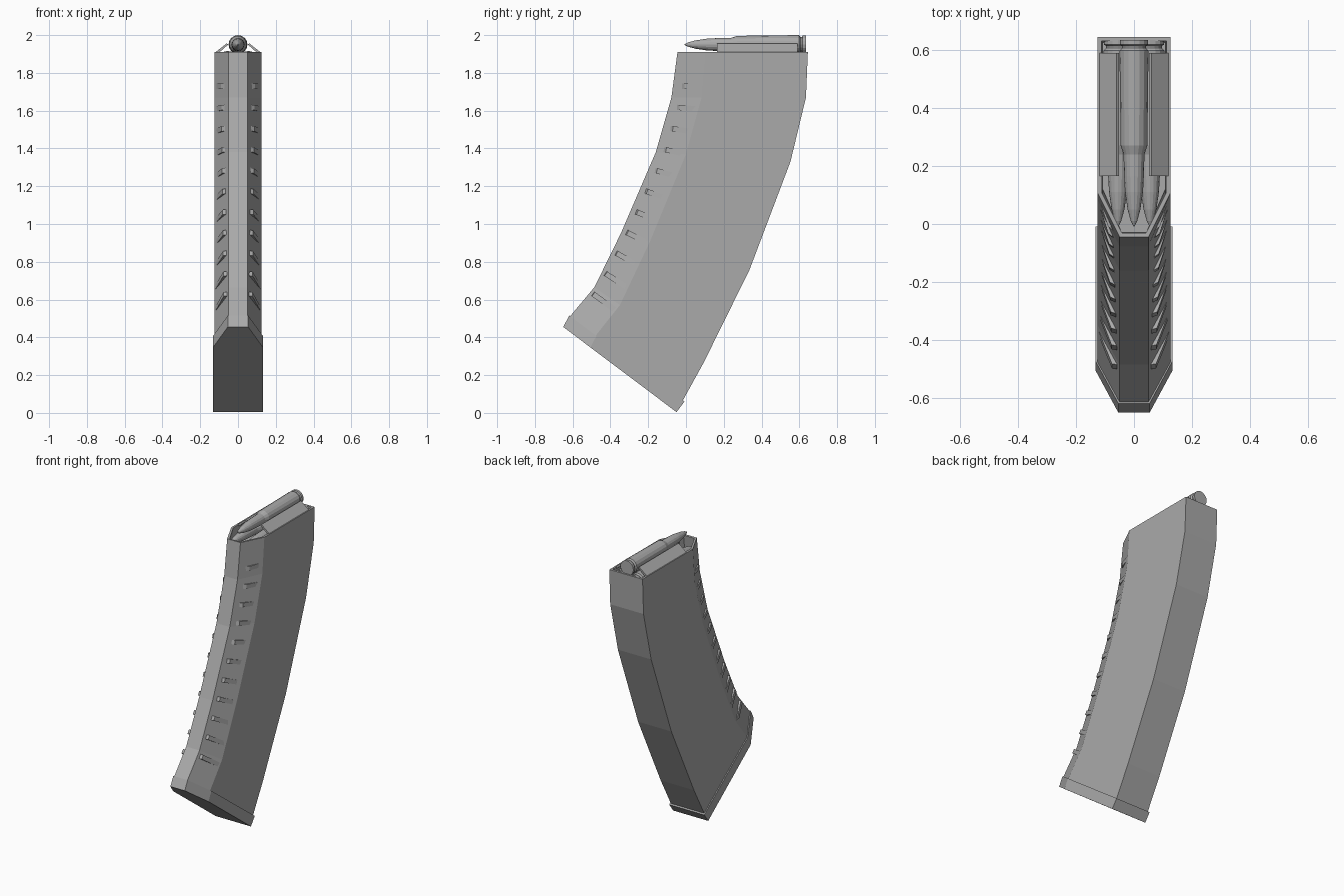
import bpy, math
from mathutils import Vector

cube = bpy.data.objects.get("Cube")
if cube:
    bpy.data.objects.remove(cube)

grey = bpy.data.materials.new("plain_grey")
grey.use_nodes = True
GREY = (0.4, 0.4, 0.4, 1)
grey.diffuse_color = GREY
grey.node_tree.nodes["Principled BSDF"].inputs["Base Color"].default_value = GREY


def make(name, verts, faces):
    mesh = bpy.data.meshes.new(name)
    mesh.from_pydata(verts, [], faces)
    mesh.materials.append(grey)
    obj = bpy.data.objects.new(name, mesh)
    bpy.context.collection.objects.link(obj)
    return obj


def loft(name, rings, cap_start=True, cap_end=True):
    n = len(rings[0])
    verts = [v for ring in rings for v in ring]
    faces = [(r * n + i, r * n + (i + 1) % n, (r + 1) * n + (i + 1) % n, (r + 1) * n + i)
             for r in range(len(rings) - 1) for i in range(n)]
    if cap_start:
        faces.append(tuple(reversed(range(n))))
    if cap_end:
        faces.append(tuple(range(len(verts) - n, len(verts))))
    return make(name, verts, faces)


def section(front, back, half, nose, depth):
    """Six-sided ring with a chamfered front, spanning front to back (y, z)."""
    f, b = Vector((0, *front)), Vector((0, *back))
    c = f + (b - f).normalized() * depth
    side = [(nose, f), (half, c), (half, b)]
    return [(x, p.y, p.z) for x, p in side] + [(-x, p.y, p.z) for x, p in reversed(side)]


# Curved body: paired front and back points, bottom to top
FRONT = [(-.615, .51), (-.485, .665), (-.345, .95), (-.16, 1.38), (-.077, 1.67), (-.045, 1.91)]
BACK = [(-.02, .06), (.093, .265), (.336, .757), (.553, 1.33), (.635, 1.67), (.645, 1.91)]
DEPTH = [.17, .165, .16, .16, .16, .15]
body = loft("magazine_body",
            [section(f, b, .125, .05, d) for f, b, d in zip(FRONT, BACK, DEPTH)],
            cap_end=False)
wall = body.modifiers.new("wall", "SOLIDIFY")
wall.thickness = .014
wall.offset = -1
wall.use_even_offset = True

# Base plate with a slight overhang
loft("base_plate", [section((-.65, .455), (-.05, .004), .132, .054, .18),
                    section((-.618, .515), (-.008, .06), .132, .054, .18)])


# Grip ribs: tapering wedges along both chamfers
def sample(points, z):
    for (y0, z0), (y1, z1) in zip(points, points[1:]):
        if z <= z1:
            return Vector((0, y0 + (y1 - y0) * (z - z0) / (z1 - z0), z))


RIBS = 11
for i in range(RIBS):
    t = i / (RIBS - 1)
    angle = math.radians(36 * (1 - t) ** 0.9)
    into = Vector((0, math.cos(angle), -math.sin(angle)))
    along = Vector((0, math.sin(angle), math.cos(angle)))
    base = sample(FRONT, .64 + 1.09 * t)
    start = .058 + .014 * t
    lift = .022 - .008 * t
    for sign, label in ((1, "left"), (-1, "right")):
        wedge = [(start, (start - .05) * 2.1), (start + .018, (start - .032) * 2.1 - lift * 1.6),
                 (.122, .16)]
        rings = [[Vector((sign * x, 0, 0)) + base + into * d + along * h for x, d in wedge]
                 for h in (-.014, .014)]
        if sign > 0:
            rings.reverse()
        loft(f"grip_rib_{label}_{i + 1}", rings[::-1])

# Feed lips leaning in over the opening
for sign, label in ((1, "left"), (-1, "right")):
    profile = [(.125, 1.905), (.06, 1.956), (.052, 1.95), (.108, 1.9)]
    rings = [[(sign * x, y, z) for x, z in profile] for y in (.165, .59)]
    loft(f"feed_lip_{label}", rings if sign > 0 else [r[::-1] for r in rings])

# Cartridges: (radius, y) profile turned around the y axis
ROUND = [(.049, .635), (.049, .618), (.041, .614), (.041, .606), (.05, .598), (.046, .27),
         (.036, .24), (.034, .165), (.031, .11), (.022, .05), (.011, .01), (.002, -.008)]
SIDES = 16


def cartridge(name, x, z):
    rings = [[(x + r * math.cos(a), y, z + r * math.sin(a))
              for a in (math.tau * k / SIDES for k in range(SIDES))] for r, y in ROUND]
    return loft(name, rings)


cartridge("top_cartridge", 0, 1.95)
cartridge("lower_cartridge_left", .055, 1.866)
cartridge("lower_cartridge_right", -.055, 1.866)

# Follower closing the space below the cartridges
loft("follower", [section((-.05, 1.72), (.62, 1.72), .108, .042, .15),
                  section((-.03, 1.79), (.625, 1.79), .108, .042, .15)])
